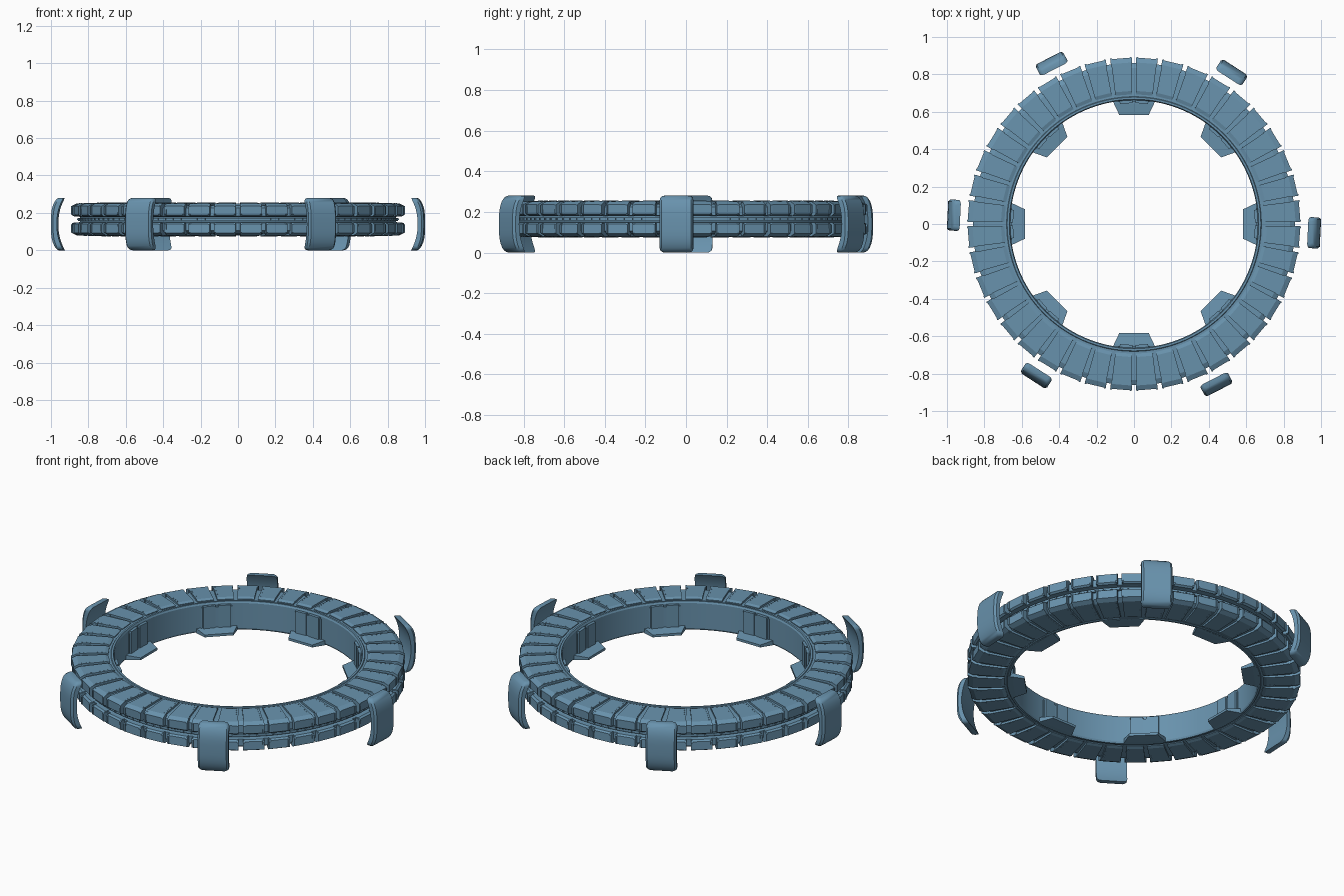
import bpy, bmesh, math
from math import cos, sin, radians, pi
from mathutils import Matrix, Vector

if "Cube" in bpy.data.objects:
    bpy.data.objects.remove(bpy.data.objects["Cube"])

MID = 0.165  # mid height of the ring

steel = bpy.data.materials.new("blue_steel")
steel.diffuse_color = (0.14, 0.29, 0.42, 1)
steel.use_nodes = True
steel.node_tree.nodes["Principled BSDF"].inputs["Base Color"].default_value = steel.diffuse_color


def finish(bm, name, smooth=None):
    bmesh.ops.recalc_face_normals(bm, faces=bm.faces)
    me = bpy.data.meshes.new(name)
    bm.to_mesh(me)
    bm.free()
    me.materials.append(steel)
    ob = bpy.data.objects.new(name, me)
    bpy.context.collection.objects.link(ob)
    if smooth:
        bpy.context.view_layer.objects.active = ob
        ob.select_set(True)
        bpy.ops.object.shade_smooth_by_angle(angle=radians(smooth))
        ob.select_set(False)
    return ob


def lathe(name, profile, n=120):
    """Closed (r, z) profile revolved about z."""
    bm = bmesh.new()
    rings = [[bm.verts.new((r * cos(2 * pi * i / n), r * sin(2 * pi * i / n), z))
              for r, z in profile] for i in range(n)]
    k = len(profile)
    for i in range(n):
        a, b = rings[i], rings[(i + 1) % n]
        for j in range(k):
            bm.faces.new((a[j], b[j], b[(j + 1) % k], a[(j + 1) % k]))
    return finish(bm, name, smooth=25)


def prism(bm, profile, angle):
    """Solid from (r, z, half_width) points, turned about z."""
    rot = Matrix.Rotation(radians(angle), 4, 'Z')
    sides = [[bm.verts.new(rot @ Vector((r, s * w, z))) for r, z, w in profile]
             for s in (-1, 1)]
    k = len(profile)
    bm.faces.new(sides[0])
    bm.faces.new(sides[1][::-1])
    for j in range(k):
        m = (j + 1) % k
        bm.faces.new((sides[0][j], sides[0][m], sides[1][m], sides[1][j]))


def box(r0, r1, z0, z1, w0, w1):
    return [(r0, z0, w0), (r1, z0, w1), (r1, z1, w1), (r0, z1, w0)]


# Core ring with a groove round the outside
half = [(0.68, 0.080), (0.835, 0.074), (0.862, 0.060), (0.862, 0.018), (0.845, 0.014)]
lathe("core_ring", [(r, MID + z) for r, z in half]
      + [(r, MID - z) for r, z in reversed(half)])

# Thin inner wall and the band in the outer groove
lathe("inner_wall", [(0.662, MID - 0.074), (0.662, MID + 0.074), (0.667, MID + 0.084),
                     (0.678, MID + 0.084), (0.684, MID + 0.076),
                     (0.684, MID - 0.076), (0.678, MID - 0.084), (0.667, MID - 0.084)])
lathe("groove_band", [(0.84, MID - 0.008), (0.856, MID - 0.008),
                      (0.856, MID + 0.008), (0.84, MID + 0.008)])

# Upper and lower rows of armour blocks, with side rails and rivet rows
block = [(0.692, 0.016, 0.046), (0.875, 0.016, 0.053), (0.886, 0.024, 0.052),
         (0.888, 0.072, 0.052), (0.862, 0.085, 0.053), (0.71, 0.090, 0.046),
         (0.692, 0.084, 0.045)]
rail = [(0.845, 0.020, 0.005), (0.886, 0.020, 0.005), (0.893, 0.028, 0.005),
        (0.893, 0.070, 0.005), (0.866, 0.084, 0.005), (0.845, 0.084, 0.005)]
for name, s in (("upper", 1), ("lower", -1)):
    blocks, rails, rivets = bmesh.new(), bmesh.new(), bmesh.new()
    for i in range(40):
        a = 4.5 + 9 * i
        prism(blocks, [(r, MID + s * z, w) for r, z, w in block], a)
        for d in (-3.4, 3.4):
            prism(rails, [(r, MID + s * z, w) for r, z, w in rail], a + d)
        for j in range(6):
            r = 0.725 + 0.024 * j
            z = 0.0895 - 0.033 * (r - 0.71)
            prism(rivets, box(r, r + 0.005, MID + s * (z - 0.003),
                              MID + s * (z + 0.0015), 0.0025, 0.0025), a + 2.9)
    finish(blocks, name + "_blocks")
    finish(rails, name + "_block_rails")
    finish(rivets, name + "_rivets")

# Small studs in the groove
bm = bmesh.new()
for i in range(120):
    prism(bm, box(0.85, 0.861, MID - 0.004, MID + 0.004, 0.004, 0.004), 3 * i)
finish(bm, "groove_studs")

# Eight inner brackets: tapered foot plate plus two wall panels
feet, panels = bmesh.new(), bmesh.new()
for i in range(8):
    a = 45 * i
    prism(feet, [(0.582, 0.084, 0.078), (0.645, 0.080, 0.108), (0.668, 0.080, 0.118),
                 (0.668, 0.106, 0.118), (0.645, 0.106, 0.108), (0.582, 0.098, 0.078)], a)
    for d in (-3.7, 3.7):
        prism(panels, box(0.646, 0.67, 0.10, 0.235, 0.033, 0.037), a + d)
    prism(panels, box(0.652, 0.67, 0.10, 0.225, 0.085, 0.085), a)
finish(feet, "bracket_feet")
finish(panels, "bracket_panels")


# Six detached curved shield plates with rounded corners
def shield(angle):
    bm = bmesh.new()
    rot = Matrix.Rotation(radians(angle), 4, 'Z')
    rows = 16
    W, H, c = 0.083, 0.14, 0.022
    loops = []
    for i in range(rows + 1):
        t = -cos(pi * i / rows)          # denser rows near the tips
        z = 0.14 + H * t
        d = max(0, abs(t) * H - (H - c))
        w = W - c + math.sqrt(max(0, c * c - d * d))
        out = 0.958 + 0.040 * (1 - abs(t) ** 3.2) ** 0.75
        inn = 0.966 - 0.036 * abs(t) ** 2.2
        e = min(0.012, (out - inn) * 0.45)
        pts = [(inn, -w), (out - e, -w), (out, -w + 0.01),
               (out, w - 0.01), (out - e, w), (inn, w)]
        loops.append([bm.verts.new(rot @ Vector((r, y, z))) for r, y in pts])
    for a, b in zip(loops, loops[1:]):
        for j in range(6):
            m = (j + 1) % 6
            bm.faces.new((a[j], a[m], b[m], b[j]))
    bm.faces.new(loops[0])
    bm.faces.new(loops[-1][::-1])
    return bm


for i in range(6):
    finish(shield(-2.8 + 60 * i), f"shield_plate_{i + 1}", smooth=35)
